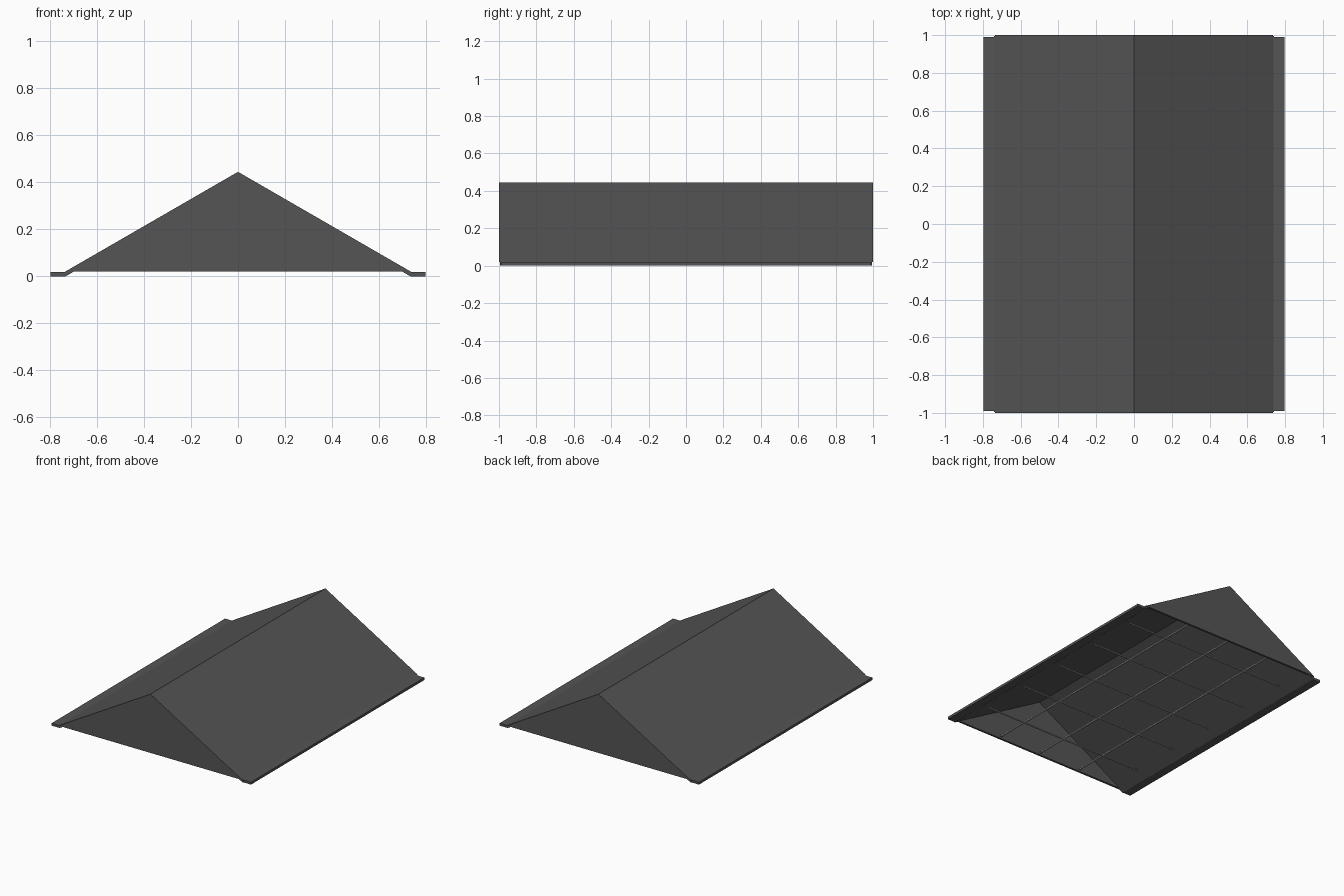
import bpy, bmesh, math

if "Cube" in bpy.data.objects:
    bpy.data.objects.remove(bpy.data.objects["Cube"])


def material(name, value):
    m = bpy.data.materials.new(name)
    m.diffuse_color = (value, value, value, 1)
    m.use_nodes = True
    m.node_tree.nodes["Principled BSDF"].inputs["Base Color"].default_value = m.diffuse_color
    return m


DARK = material("dark grey metal", 0.09)
LIGHT = material("light grey wire", 0.5)

SLOPE = math.tan(math.radians(30))
RIDGE = 0.445          # outer ridge height
SKIN = 0.021           # vertical thickness of the panels
EAVE_IN = (RIDGE - SKIN) / SLOPE


def prism(name, profile, y0, y1, mat):
    """Extrude an x-z profile along y."""
    bm = bmesh.new()
    face = bm.faces.new([bm.verts.new((x, y0, z)) for x, z in profile])
    ext = bmesh.ops.extrude_face_region(bm, geom=[face])
    for v in ext["geom"]:
        if isinstance(v, bmesh.types.BMVert):
            v.co.y = y1
    bmesh.ops.recalc_face_normals(bm, faces=bm.faces)
    mesh = bpy.data.meshes.new(name)
    bm.to_mesh(mesh)
    bm.free()
    mesh.materials.append(mat)
    ob = bpy.data.objects.new(name, mesh)
    bpy.context.collection.objects.link(ob)
    return ob


def bar(name, x0, x1, y0, y1, z0, z1, mat):
    return prism(name, [(x0, z0), (x1, z0), (x1, z1), (x0, z1)], y0, y1, mat)


for side, s in (("left", -1), ("right", 1)):
    # Sloping roof panel
    x_top = 0.74
    prism(side + "_roof_panel",
          [(0, RIDGE), (s * x_top, RIDGE - x_top * SLOPE),
           (s * EAVE_IN, 0), (0, RIDGE - SKIN)], -0.995, 0.995, DARK)
    # Flat rim along the eave
    lo, hi = sorted((s * 0.735, s * 0.797))
    bar(side + "_eave_rim", lo, hi, -0.99, 0.99, 0, 0.018, DARK)

# Triangular end panels
for end, s in (("front", -1), ("back", 1)):
    base = (RIDGE - 0.02) / SLOPE
    prism(end + "_gable", [(-base, 0.02), (base, 0.02), (0, RIDGE)],
          s * 0.985, s * 1.0, DARK)

# Wire grid inside the open underside
W = 0.005
for i in range(3):
    x = (i - 1) * 0.343
    bar("long_wire", x - W, x + W, -0.975, 0.975, 0.026, 0.034, LIGHT)
for i in range(5):
    y = (i - 2) * 0.368
    bar("cross_wire", -0.65, 0.65, y - W, y + W, 0.027, 0.033, LIGHT)
